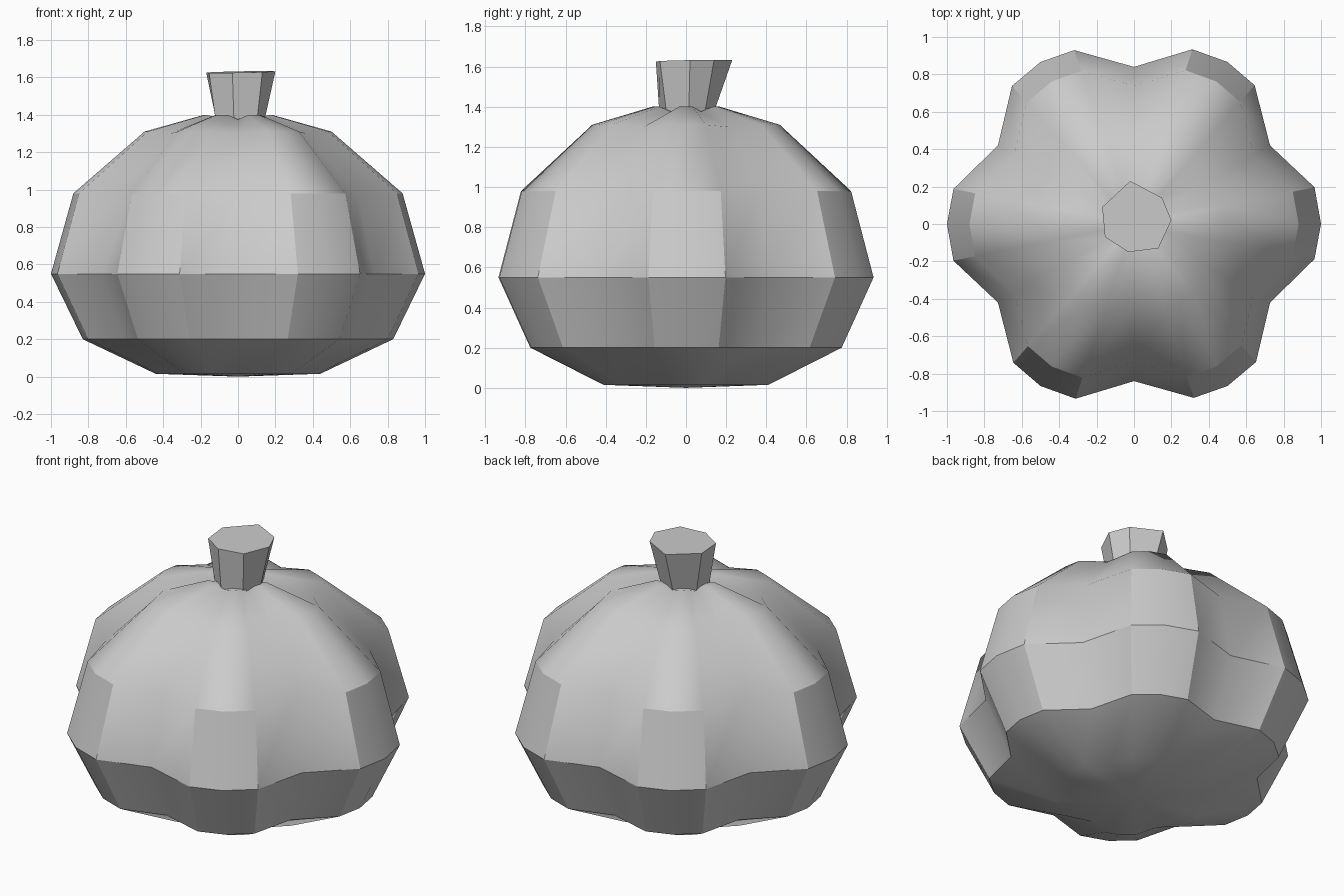
import bpy, bmesh, math

if "Cube" in bpy.data.objects:
    bpy.data.objects.remove(bpy.data.objects["Cube"])


def loft(name, rings, bottom_tip=None, top_tip=None, angle=32):
    """Skin equal-length rings of points; close ends with a tip or a flat cap."""
    bm = bmesh.new()
    loops = [[bm.verts.new(p) for p in ring] for ring in rings]
    n = len(loops[0])
    for a, b in zip(loops, loops[1:]):
        for i in range(n):
            j = (i + 1) % n
            bm.faces.new((a[i], a[j], b[j], b[i]))
    for loop, tip in ((loops[0], bottom_tip), (loops[-1], top_tip)):
        if tip is None:
            bm.faces.new(loop)
        else:
            t = bm.verts.new(tip)
            for i in range(n):
                bm.faces.new((loop[i], loop[(i + 1) % n], t))
    bmesh.ops.recalc_face_normals(bm, faces=bm.faces)
    mesh = bpy.data.meshes.new(name)
    bm.to_mesh(mesh)
    bm.free()
    obj = bpy.data.objects.new(name, mesh)
    bpy.context.collection.objects.link(obj)
    bpy.ops.object.select_all(action='DESELECT')
    bpy.context.view_layer.objects.active = obj
    obj.select_set(True)
    bpy.ops.object.shade_smooth_by_angle(angle=math.radians(angle))
    return obj


# One lobe of the gourd: (angle, radius factor, is valley), repeated six times
LOBE = [(-11, 0.983, False), (0, 1.0, False), (11.5, 0.985, False), (30, 0.84, True)]


def lobed_ring(radius, z, valley_drop=0.0):
    pts = []
    for k in range(6):
        for deg, f, valley in LOBE:
            a = math.radians(60 * k + deg)
            zz = z - valley_drop if valley else z
            pts.append((radius * f * math.cos(a), radius * f * math.sin(a), zz))
    return pts


# Ribbed body, profile from the base up to the dimple around the stem
profile = [(0.44, 0.015, 0), (0.83, 0.20, 0), (1.0, 0.55, 0),
           (0.88, 0.98, 0), (0.50, 1.31, 0.01), (0.18, 1.40, 0.025)]
loft("pumpkin_body", [lobed_ring(*p) for p in profile],
     bottom_tip=(0, 0, 0), top_tip=(0, 0, 1.36))

# Seven-sided flared stem with an uneven cut top
top = [(0.20, 0.02), (0.15, 0.14), (-0.02, 0.23), (-0.17, 0.09),
       (-0.155, -0.07), (-0.03, -0.15), (0.13, -0.13)]
base = []
for x, y in top:
    a = math.atan2(y, x)
    base.append((0.005 + 0.135 * math.cos(a), 0.135 * math.sin(a), 1.36))
loft("stem", [base, [(x, y, 1.628 + 0.02 * x + 0.02 * y) for x, y in top]])
